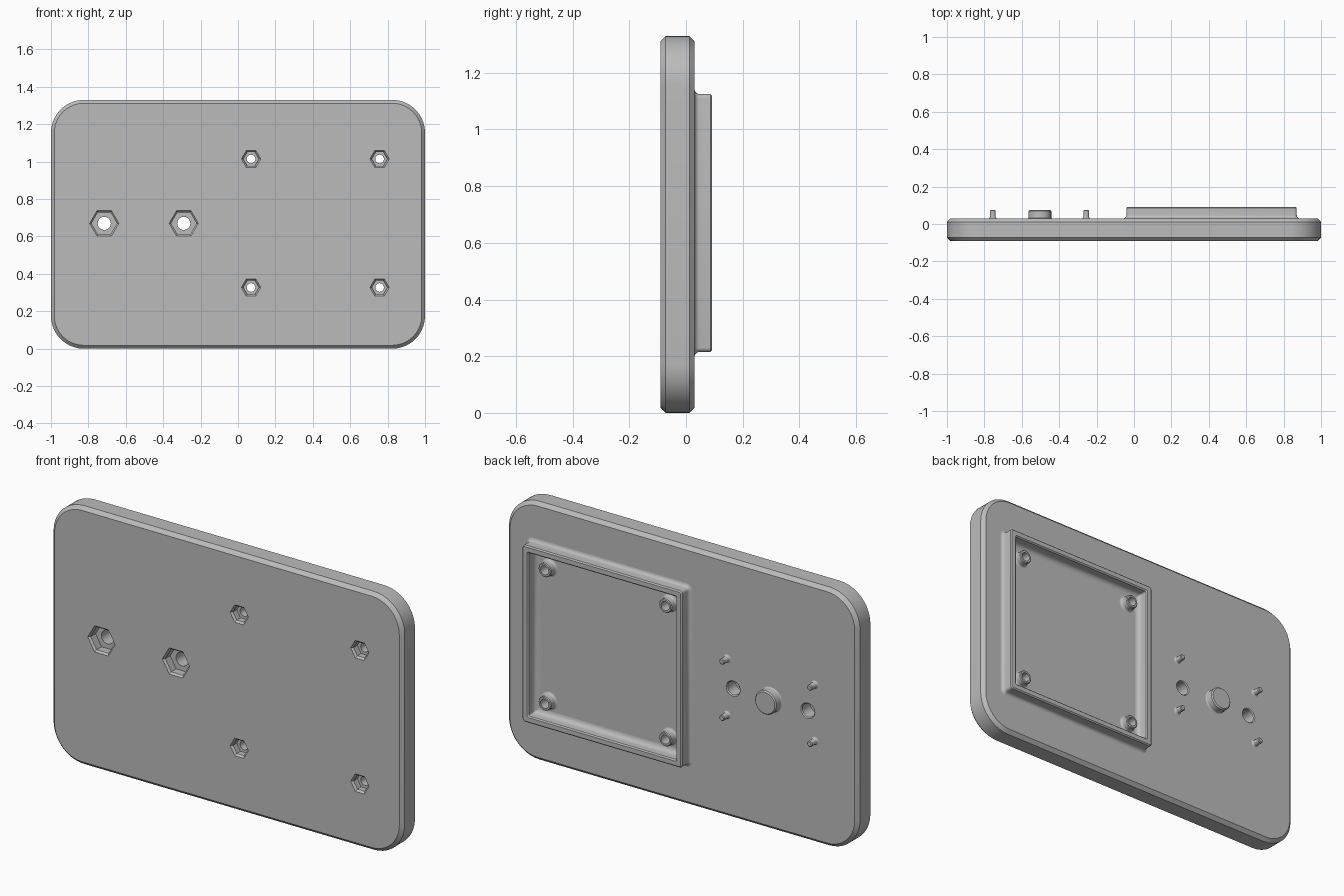
import bpy, bmesh
from math import sin, cos, pi, radians

old = bpy.data.objects.get("Cube")
if old:
    bpy.data.objects.remove(old, do_unlink=True)

grey = bpy.data.materials.new("grey")
grey.use_nodes = True
colour = (0.5, 0.5, 0.5, 1)
grey.diffuse_color = colour
grey.node_tree.nodes["Principled BSDF"].inputs["Base Color"].default_value = colour

FRONT, BACK, MID_Z = -0.09, 0.03, 0.665
SIDES = 24


def circle(x, z, r, y):
    steps = [2 * pi * i / SIDES for i in range(SIDES)]
    return [(x + r * cos(a), y, z + r * sin(a)) for a in steps]


def hexagon(x, z, r, y):
    # same point count as a circle, so it can blend into one
    pts = []
    for i in range(SIDES):
        a = 2 * pi * i / SIDES
        d = r * cos(pi / 6) / cos(a % (pi / 3) - pi / 6)
        pts.append((x + d * cos(a), y, z + d * sin(a)))
    return pts


def rounded(x, z, hw, hh, r, y, seg=10):
    pts = []
    for k, (sx, sz) in enumerate([(1, 1), (-1, 1), (-1, -1), (1, -1)]):
        for i in range(seg + 1):
            a = (k + i / seg) * pi / 2
            pts.append((x + sx * (hw - r) + r * cos(a), y,
                        z + sz * (hh - r) + r * sin(a)))
    return pts


def loft(bm, rings, start=True, end=True):
    loops = [[bm.verts.new(p) for p in ring] for ring in rings]
    n = len(loops[0])
    for a, b in zip(loops, loops[1:]):
        for i in range(n):
            j = (i + 1) % n
            bm.faces.new((a[i], b[i], b[j], a[j]))
    if start:
        bm.faces.new(loops[0])
    if end:
        bm.faces.new(loops[-1][::-1])


def make(name, bm):
    mesh = bpy.data.meshes.new(name)
    bm.to_mesh(mesh)
    bm.free()
    mesh.materials.append(grey)
    obj = bpy.data.objects.new(name, mesh)
    bpy.context.collection.objects.link(obj)
    return obj


def smooth(obj):
    bpy.ops.object.select_all(action="DESELECT")
    obj.select_set(True)
    bpy.context.view_layer.objects.active = obj
    bpy.ops.object.shade_smooth_by_angle(angle=radians(30))


def fillet(r, steps=5):
    # concave quarter arc: (outward offset, height) from the base upward
    return [(r - r * sin(t), r - r * cos(t))
            for t in [pi / 2 * i / steps for i in range(steps + 1)]]


# Base plate with chamfered edges
bm = bmesh.new()
c = 0.018
loft(bm, [rounded(0, MID_Z, 1 - o, MID_Z - o, 0.175 - o, y)
          for o, y in [(c, FRONT), (0, FRONT + c), (0, BACK - c), (c, BACK)]])
plate = make("base_plate", bm)

# Nut pockets and bolt holes cut through the plate
screw_spots = [(x, z) for x in (0.07, 0.757) for z in (0.327, 1.014)]
bolt_spots = [(-0.715, 0.67), (-0.29, 0.67)]
bm = bmesh.new()
for spots, nut, depth, hole, flare in [(screw_spots, 0.042, 0.04, 0.023, 0),
                                       (bolt_spots, 0.068, 0.05, 0.035, 0.005)]:
    for x, z in spots:
        loft(bm, [hexagon(x, z, nut + 0.02, FRONT - 0.01),
                  hexagon(x, z, nut, FRONT + 0.01),
                  hexagon(x, z, nut, FRONT + depth),
                  circle(x, z, hole, FRONT + depth),
                  circle(x, z, hole, BACK - 0.005),
                  circle(x, z, hole + flare, BACK),
                  circle(x, z, hole + flare, BACK + 0.01)])
cutter = make("hole_cutter", bm)
cutter.hide_render = True
cut = plate.modifiers.new("holes", "BOOLEAN")
cut.operation, cut.solver, cut.object = "DIFFERENCE", "EXACT", cutter
bpy.context.view_layer.objects.active = plate
bpy.ops.object.modifier_apply(modifier=cut.name)
bpy.data.objects.remove(cutter, do_unlink=True)
smooth(plate)

# Raised square tray wall, filleted inside and outside
wall, top, lip = 0.035, 0.092, 0.006
section = [(o, BACK + h) for o, h in fillet(0.018)]
section += [(0, top - lip), (-lip, top), (lip - wall, top), (-wall, top - lip)]
section += [(-wall - o, BACK + h) for o, h in reversed(fillet(0.025))]
bm = bmesh.new()
loft(bm, [rounded(0.415, 0.67, 0.455 + o, 0.455 + o, max(0.015 + o, 0.008), y, 4)
          for o, y in section], False, False)
smooth(make("tray_wall", bm))

# Hollow standoffs in the tray
for n, (x, z) in enumerate(screw_spots):
    bm = bmesh.new()
    tube = [(0.036 + o, BACK + h) for o, h in fillet(0.012)]
    tube += [(0.036, 0.066), (0.032, 0.07), (0.023, 0.07), (0.023, BACK)]
    loft(bm, [circle(x, z, r, y) for r, y in tube], False, False)
    smooth(make(f"standoff_{n + 1}", bm))


def peg(name, x, z, r, base, tip):
    bm = bmesh.new()
    shape = [(r + o, BACK + h) for o, h in fillet(base)]
    shape += [(r, 0.075 - tip), (r - tip, 0.075)]
    loft(bm, [circle(x, z, d, y) for d, y in shape], False, True)
    smooth(make(name, bm))


# Round boss between the bolt holes, with four locating pins
peg("centre_boss", -0.503, 0.67, 0.061, 0.006, 0.006)
for x in (-0.755, -0.255):
    for z in (0.525, 0.815):
        peg("locating_pin", x, z, 0.015, 0.008, 0.004)
